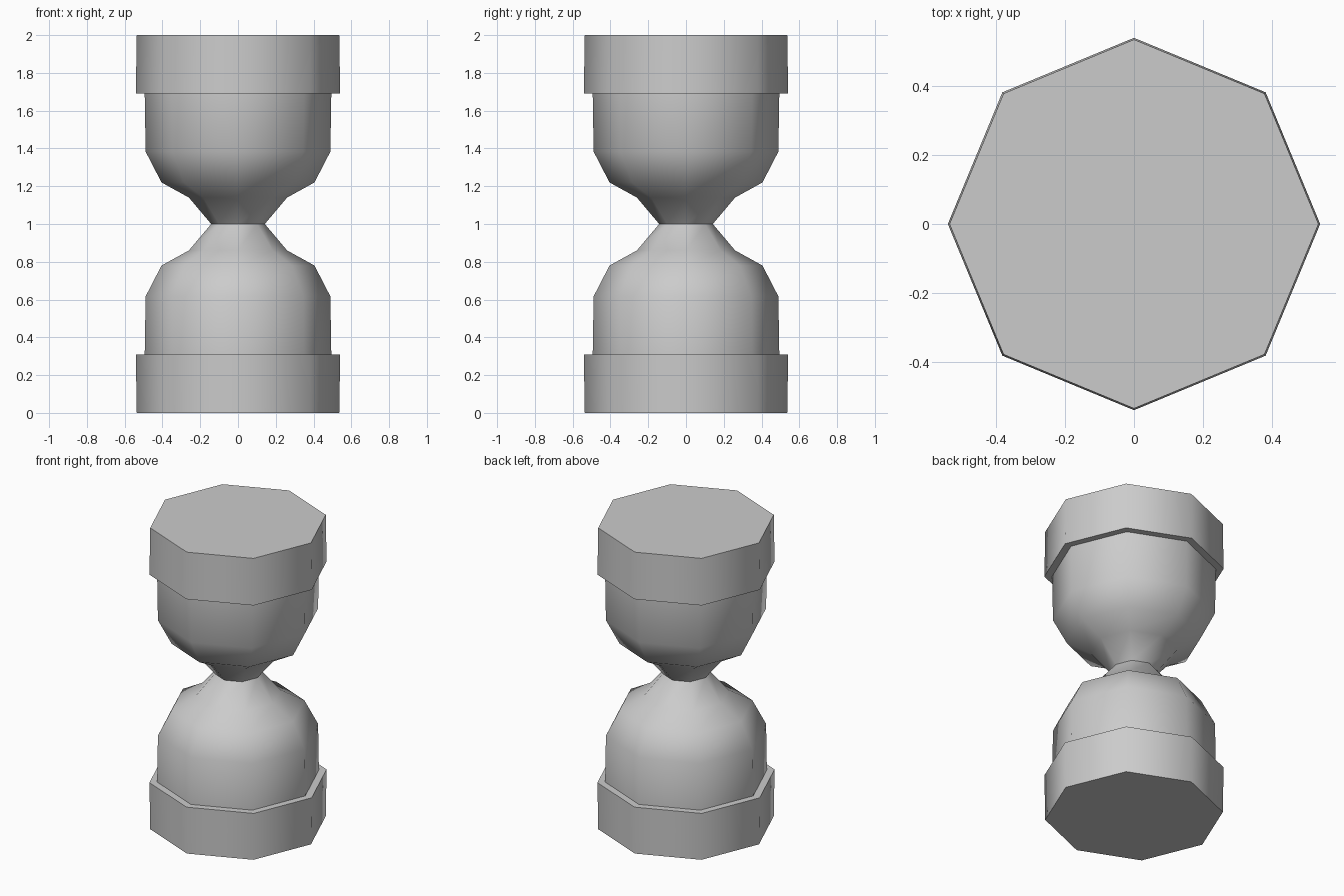
import bpy, bmesh
from math import cos, sin, pi, radians

if "Cube" in bpy.data.objects:
    bpy.data.objects.remove(bpy.data.objects["Cube"])

SIDES = 8


def lathe(name, profile, fill_bottom=False, fill_top=False):
    """Revolve (radius, z) points, listed bottom to top, into an eight-sided shell."""
    bm = bmesh.new()
    rings = [[bm.verts.new((r * cos(2 * pi * i / SIDES), r * sin(2 * pi * i / SIDES), z))
              for i in range(SIDES)] for r, z in profile]
    for low, high in zip(rings, rings[1:]):
        for i in range(SIDES):
            j = (i + 1) % SIDES
            bm.faces.new((low[i], low[j], high[j], high[i]))
    if fill_bottom:
        bm.faces.new(rings[0][::-1])
    if fill_top:
        bm.faces.new(rings[-1])
    mesh = bpy.data.meshes.new(name)
    bm.to_mesh(mesh)
    bm.free()
    obj = bpy.data.objects.new(name, mesh)
    bpy.context.collection.objects.link(obj)
    bpy.ops.object.select_all(action='DESELECT')
    obj.select_set(True)
    bpy.context.view_layer.objects.active = obj
    bpy.ops.object.shade_smooth_by_angle(angle=radians(60))
    return obj


def flipped(profile):
    """Mirror a profile about the waist at z = 1."""
    return [(r, 2 - z) for r, z in reversed(profile)]


# End caps: solid disc with a narrow ledge around the glass
cap = [(0.536, 0.0), (0.541, 0.31), (0.494, 0.31)]
lathe("bottom_cap", cap, fill_bottom=True)
lathe("top_cap", flipped(cap), fill_top=True)

# Glass: two bulbs meeting at the narrow waist
bulb = [(0.494, 0.31), (0.489, 0.617), (0.405, 0.78), (0.26, 0.86), (0.142, 1.0)]
lathe("glass", bulb + flipped(bulb)[1:])
